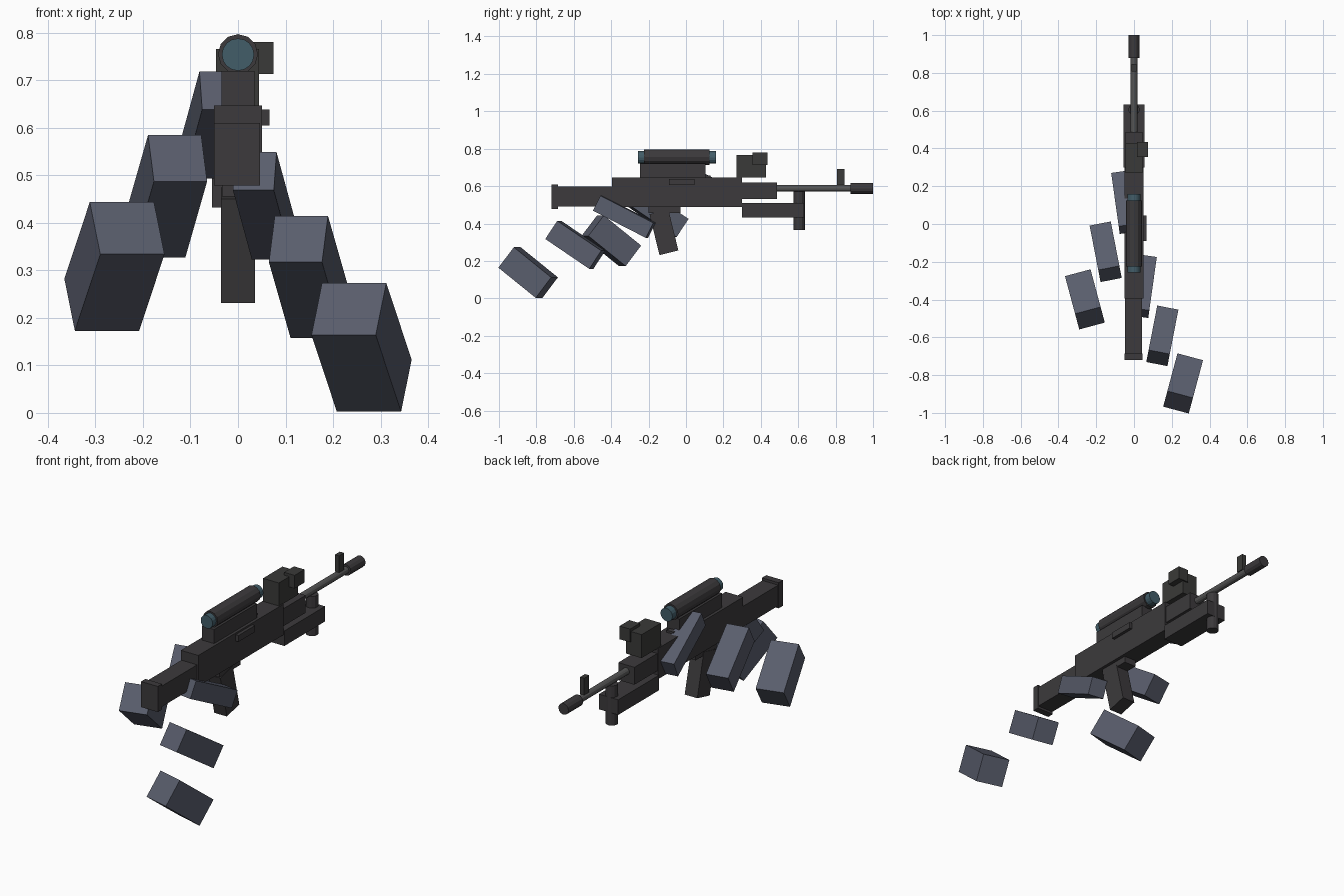
import bpy, bmesh
from math import radians, pi
from mathutils import Matrix, Vector, Euler

if "Cube" in bpy.data.objects:
    bpy.data.objects.remove(bpy.data.objects["Cube"])


def material(name, rgb):
    m = bpy.data.materials.new(name)
    m.diffuse_color = (*rgb, 1)
    m.use_nodes = True
    m.node_tree.nodes["Principled BSDF"].inputs["Base Color"].default_value = m.diffuse_color
    return m


GUN = material("dark_metal", (0.045, 0.042, 0.045))
SIGHT = material("sight_metal", (0.042, 0.042, 0.040))
STEEL = material("barrel_steel", (0.09, 0.09, 0.09))
GLASS = material("lens_glass", (0.055, 0.11, 0.14))
ARMOUR = material("arm_plate", (0.10, 0.11, 0.15))


def finish(name, bm, mat):
    mesh = bpy.data.meshes.new(name)
    bm.to_mesh(mesh)
    bm.free()
    mesh.materials.append(mat)
    ob = bpy.data.objects.new(name, mesh)
    bpy.context.collection.objects.link(ob)
    return ob


def block(name, size, centre, mat, rot=(0, 0, 0)):
    bm = bmesh.new()
    bmesh.ops.create_cube(bm, size=1)
    bmesh.ops.scale(bm, vec=Vector(size), verts=bm.verts)
    ob = finish(name, bm, mat)
    ob.location = centre
    ob.rotation_euler = Euler(rot)
    return ob


def box(name, x, y, z, mat=GUN):
    """Box from its (min, max) along each axis."""
    return block(name, [b - a for a, b in (x, y, z)],
                 [(a + b) / 2 for a, b in (x, y, z)], mat)


def tube(name, r, length, centre, mat, along_y=True, sides=12):
    bm = bmesh.new()
    bmesh.ops.create_cone(bm, cap_ends=True, segments=sides,
                          radius1=r, radius2=r, depth=length)
    if along_y:
        bmesh.ops.rotate(bm, verts=bm.verts, matrix=Matrix.Rotation(pi / 2, 3, 'X'))
    ob = finish(name, bm, mat)
    ob.location = centre
    return ob


# Stock, receiver and handguard
box("butt_plate", (-.05, .046), (-.72, -.685), (.478, .61))
box("stock", (-.047, .043), (-.69, -.39), (.49, .597))
box("receiver", (-.05, .05), (-.395, .30), (.488, .647))
box("ejection_cover", (.03, .066), (-.09, .045), (.605, .638))
box("handguard", (-.046, .046), (.30, .487), (.53, .62))
box("lower_handguard", (-.055, .055), (.30, .632), (.432, .51))
tube("foregrip", .03, .205, (0, .605, .468), GUN, along_y=False)

# Pistol grip and trigger housing
box("trigger_housing", (-.034, .034), (-.20, -.03), (.455, .49))
block("pistol_grip", (.072, .104, .225), (0, -.118, .353), GUN, (radians(13.7), 0, 0))

# Barrel, muzzle and front post
tube("barrel", .018, .40, (0, .685, .588), STEEL)
tube("muzzle", .029, .12, (0, .94, .588), GUN)
box("front_post", (-.012, .012), (.807, .848), (.605, .692), SIGHT)

# Sight housing on the receiver front
box("sight_housing", (-.046, .044), (.27, .428), (.645, .766), SIGHT)
box("sight_knob", (.015, .075), (.355, .435), (.713, .781), SIGHT)

# Scope
box("scope_rail", (-.035, .035), (-.245, .105), (.645, .72))
box("rail_stop", (-.02, .02), (.10, .13), (.64, .658))
tube("scope_body", .042, .35, (0, -.05, .755), GUN)
tube("scope_lenses", .034, .415, (0, -.048, .754), GLASS, sides=16)

# Arm plates: size, centre, pitch and yaw of each, from upper to lower
PLATES = [("upper_arm_plate", (.087, .32, .09), (.055, -.33, .436), 27, 8),
          ("middle_arm_plate", (.114, .288, .117), (.15, -.592, .286), 33.7, 11),
          ("lower_arm_plate", (.14, .262, .139), (.26, -.844, .138), 38, 15)]
for side, sx, dy, dz in (("right", 1, 0, 0), ("left", -1, .445, .17)):
    for name, size, (x, y, z), pitch, yaw in PLATES:
        block(f"{side}_{name}", size, (sx * x, y + dy, z + dz), ARMOUR,
              (radians(-pitch), 0, radians(-sx * yaw)))
